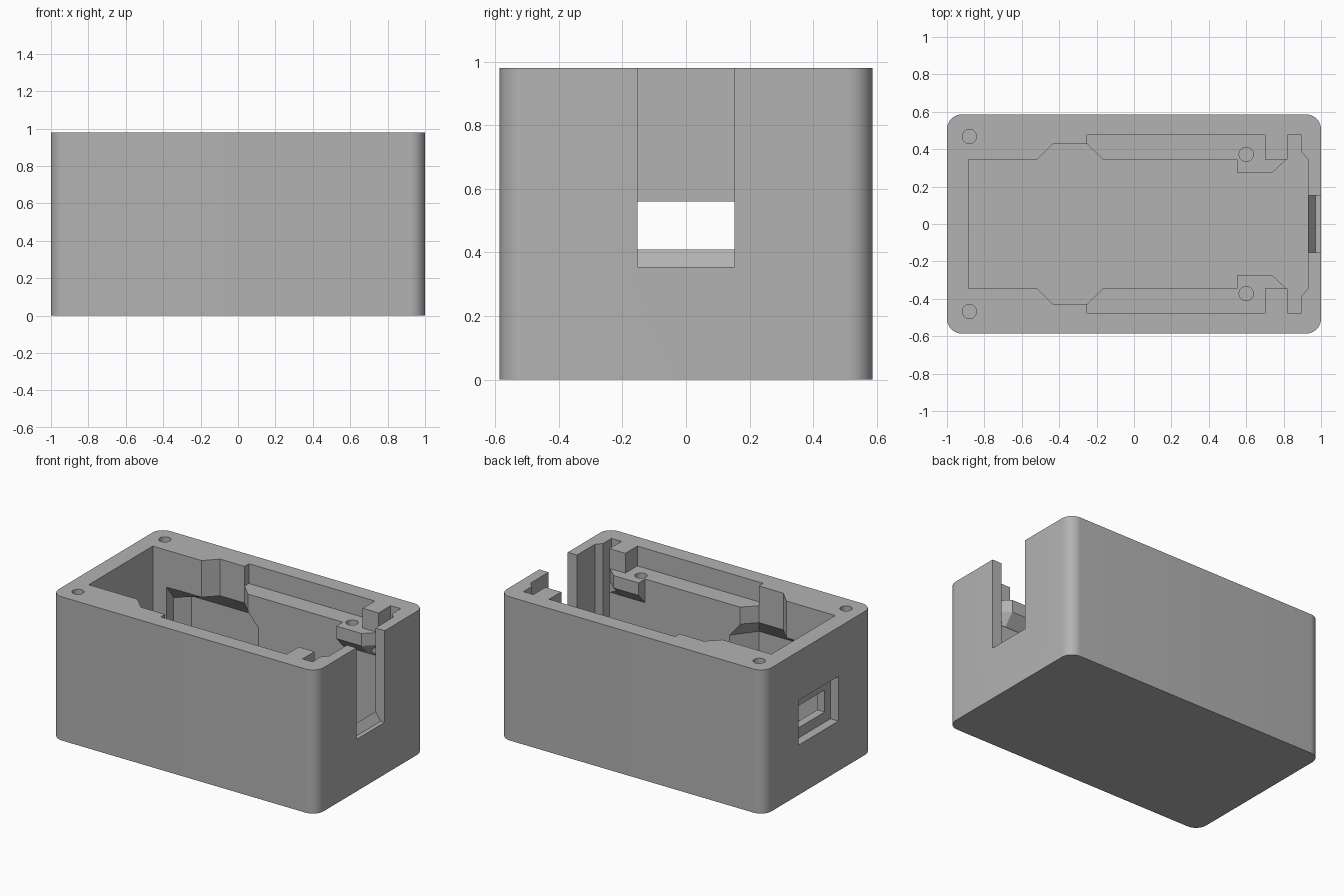
import bpy, math

if "Cube" in bpy.data.objects:
    bpy.data.objects.remove(bpy.data.objects["Cube"])

HALF_Y, TOP, FLOOR, ABOVE = 0.586, 0.98, 0.1, 1.1

grey = bpy.data.materials.new("light grey")
grey.use_nodes = True
colour = (0.45, 0.45, 0.45, 1)
grey.diffuse_color = colour
grey.node_tree.nodes["Principled BSDF"].inputs["Base Color"].default_value = colour


def loft(name, sections):
    """Solid through stacked (z, plan outline) sections with equal counts."""
    n = len(sections[0][1])
    verts = [(x, y, z) for z, plan in sections for x, y in plan]
    faces = [list(range(n))[::-1], [len(verts) - n + i for i in range(n)]]
    for s in range(len(sections) - 1):
        for i in range(n):
            a, b = s * n + i, s * n + (i + 1) % n
            faces.append([a, b, b + n, a + n])
    mesh = bpy.data.meshes.new(name)
    mesh.from_pydata(verts, [], faces)
    mesh.materials.append(grey)
    # consistent outward normals whichever way the outline runs
    import bmesh
    bm = bmesh.new()
    bm.from_mesh(mesh)
    bmesh.ops.recalc_face_normals(bm, faces=bm.faces)
    bm.to_mesh(mesh)
    bm.free()
    ob = bpy.data.objects.new(name, mesh)
    bpy.context.collection.objects.link(ob)
    return ob


def rect(x0, x1, y0, y1):
    return [(x0, y0), (x1, y0), (x1, y1), (x0, y1)]


def circle(cx, cy, r, n=32):
    return [(cx + r * math.cos(2 * math.pi * i / n),
             cy + r * math.sin(2 * math.pi * i / n)) for i in range(n)]


def rounded(hx, hy, r, steps=10):
    pts = []
    for k, (sx, sy) in enumerate([(1, 1), (-1, 1), (-1, -1), (1, -1)]):
        for i in range(steps + 1):
            a = math.pi / 2 * (k + i / steps)
            pts.append((sx * (hx - r) + r * math.cos(a),
                        sy * (hy - r) + r * math.sin(a)))
    return pts


def flip(plan, side):
    return [(x, y * side) for x, y in plan]


def combine(operation, tool):
    mod = body.modifiers.new(operation, "BOOLEAN")
    mod.operation, mod.object, mod.solver = operation, tool, "EXACT"
    bpy.context.view_layer.objects.active = body
    bpy.ops.object.modifier_apply(modifier=mod.name)
    bpy.data.objects.remove(tool)


def cut(name, *sections):
    combine("DIFFERENCE", loft(name, sections))


# Outer shell
outline = rounded(1, HALF_Y, 0.08)
body = loft("enclosure_body", [(0, outline), (TOP, outline)])

# Main cavity with the panel slot at the open end
half = [(-0.885, 0.345), (0.82, 0.345), (0.82, 0.475),
        (0.895, 0.475), (0.895, 0.385), (0.93, 0.345)]
cavity = half + flip(half, -1)[::-1]
cut("cavity", (FLOOR, cavity), (ABOVE, cavity))

for side in (1, -1):
    # Long shelf recess
    shelf = flip(rect(-0.25, 0.70, 0.3, 0.475), side)
    cut("shelf_recess", (0.845, shelf), (ABOVE, shelf))

    # Bulge in the side wall
    bulge = flip([(-0.56, 0.3), (-0.435, 0.428), (-0.25, 0.428), (-0.122, 0.3)], side)
    cut("bulge", (0.65, bulge), (ABOVE, bulge))

    # Wider lower pocket with a sloped ceiling
    low = flip([(-0.78, 0.3), (-0.78, 0.42), (-0.7, 0.5), (-0.435, 0.5),
                (-0.2, 0.5), (-0.085, 0.35), (-0.085, 0.3)], side)
    high = flip([(-0.78, 0.3), (-0.78, 0.343), (-0.515, 0.347), (-0.435, 0.43),
                 (-0.25, 0.43), (-0.17, 0.347), (-0.17, 0.3)], side)
    cut("pocket", (FLOOR + 0.002, low), (0.63, low), (0.73, high))

    # Screw post with a sloped underside
    root = flip([(0.55, 0.4), (0.55, 0.343), (0.74, 0.343), (0.815, 0.345), (0.815, 0.4)], side)
    post = flip([(0.55, 0.4), (0.55, 0.275), (0.74, 0.275), (0.82, 0.35), (0.815, 0.4)], side)
    combine("UNION", loft("post", [(0.685, root), (0.76, post), (0.845, post)]))

    # Screw holes
    for name, x, y, z in (("post_hole", 0.6, 0.372, 0.7), ("corner_hole", -0.88, 0.468, 0.6)):
        hole = circle(x, y * side, 0.038)
        cut(name, (z, hole), (ABOVE, hole))

# Open slot in the end wall, with a sloped sill
outer, inner = rect(0.97, ABOVE, -0.153, 0.153), rect(0.92, ABOVE, -0.153, 0.153)
cut("end_slot", (0.355, outer), (0.41, rect(0.93, ABOVE, -0.153, 0.153)),
    (0.424, inner), (ABOVE, inner))

# Stepped window in the opposite end wall
recess = rect(-ABOVE, -0.94, -0.215, 0.215)
cut("window_recess", (0.34, recess), (0.645, recess))
window = rect(-ABOVE, -0.8, -0.153, 0.153)
cut("window", (0.41, window), (0.56, window))

# Smooth rounded corners, crisp edges elsewhere
bpy.ops.object.select_all(action="DESELECT")
body.select_set(True)
bpy.context.view_layer.objects.active = body
bpy.ops.object.shade_smooth_by_angle(angle=math.radians(25))
